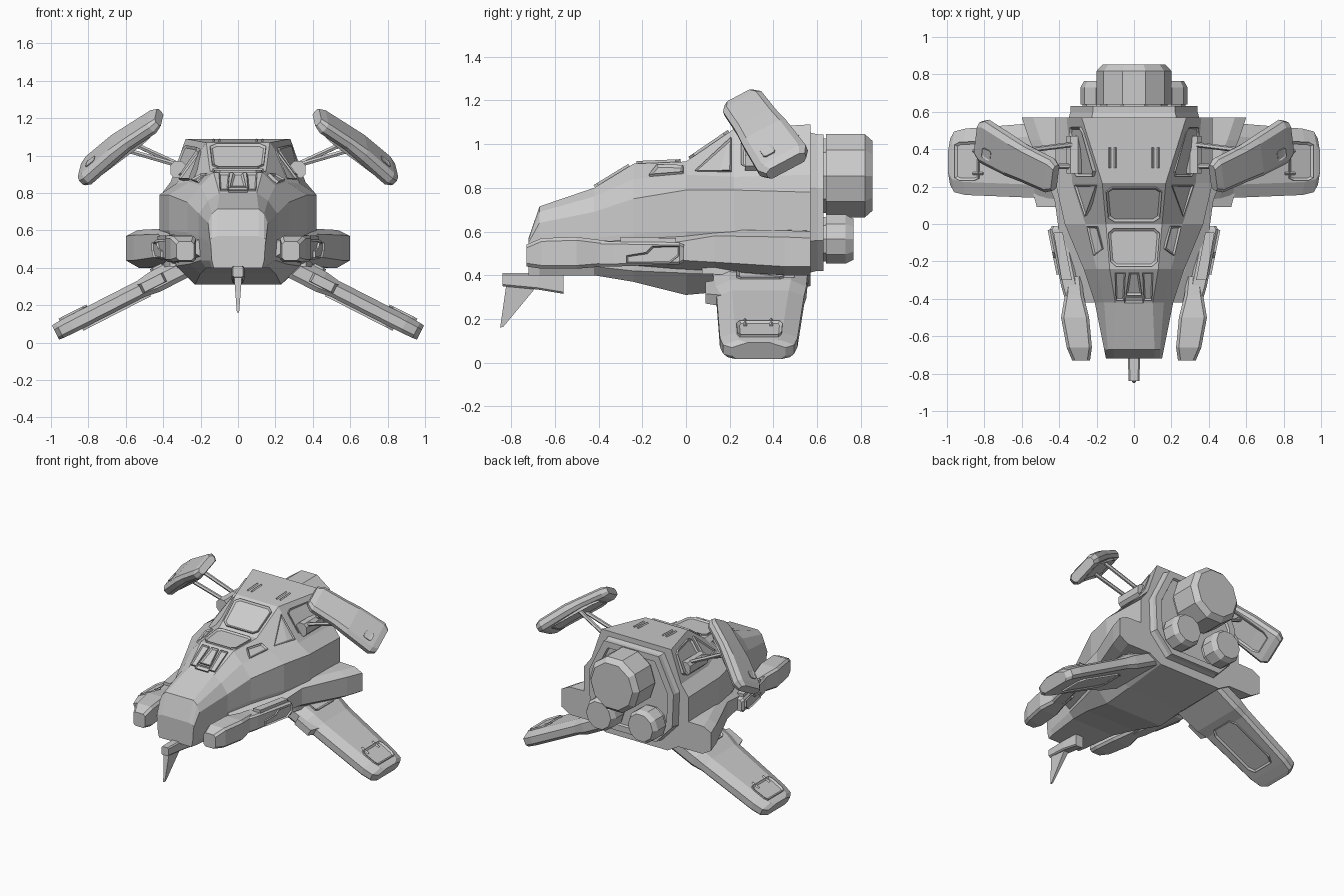
import bpy, bmesh, math
from mathutils import Vector as V

cube = bpy.data.objects.get("Cube")
if cube:
    bpy.data.objects.remove(cube)

grey = bpy.data.materials.new("hull_grey")
grey.use_nodes = True
grey.diffuse_color = (0.6, 0.6, 0.6, 1)
grey.node_tree.nodes["Principled BSDF"].inputs["Base Color"].default_value = (0.6, 0.6, 0.6, 1)
CORE = V((0, 0.1, 0.6))


def finish(name, bm, mirror):
    bmesh.ops.recalc_face_normals(bm, faces=bm.faces)
    me = bpy.data.meshes.new(name)
    bm.to_mesh(me)
    bm.free()
    me.materials.append(grey)
    ob = bpy.data.objects.new(name, me)
    bpy.context.collection.objects.link(ob)
    if mirror:
        ob.modifiers.new("Mirror", 'MIRROR')
    return ob


def loft(name, rings, mirror=False):
    """Skin a row of equal-length rings and cap both ends."""
    bm = bmesh.new()
    rows = [[bm.verts.new(p) for p in r] for r in rings]
    n = len(rows[0])
    for a, b in zip(rows, rows[1:]):
        for k in range(n):
            bm.faces.new((a[k], a[(k + 1) % n], b[(k + 1) % n], b[k]))
    bm.faces.new(rows[0])
    bm.faces.new(rows[-1])
    return finish(name, bm, mirror)


def box_ring(y, x0, x1, z0, z1, c):
    """Chamfered rectangle across the y axis."""
    return [V((x, y, z)) for x, z in (
        (x0 + c, z0), (x1 - c, z0), (x1, z0 + c), (x1, z1 - c),
        (x1 - c, z1), (x0 + c, z1), (x0, z1 - c), (x0, z0 + c))]


def panel(name, quad, uv, mirror=True, rim=0.014, lift=0.012, away=CORE):
    """Framed plate laid on a quad, its outline given in 0..1 coordinates."""
    a, b, c, d = [V(p) for p in quad]
    pts = [(a * (1 - u) + b * u) * (1 - v) + (d * (1 - u) + c * u) * v for u, v in uv]
    nor = (c - a).cross(d - b).normalized()
    mid = sum(pts, V()) / len(pts)
    if nor.dot(mid - away) < 0:
        nor = -nor
    bm = bmesh.new()
    low = [bm.verts.new(p - nor * 0.02) for p in pts]
    top = [bm.verts.new(p + nor * lift) for p in pts]
    n = len(pts)
    for k in range(n):
        bm.faces.new((low[k], low[(k + 1) % n], top[(k + 1) % n], top[k]))
    cap = bm.faces.new(top)
    bm.faces.new(low)
    bmesh.ops.recalc_face_normals(bm, faces=bm.faces)
    bmesh.ops.inset_region(bm, faces=[cap], thickness=rim, depth=0)
    for vert in cap.verts:
        vert.co -= nor * (lift * 0.8)
    return finish(name, bm, mirror)


def rect(u0, v0, u1, v1, c=0.0):
    """Rectangle in panel coordinates, with cut corners if c is set."""
    if not c:
        return [(u0, v0), (u1, v0), (u1, v1), (u0, v1)]
    return [(u0 + c, v0), (u1 - c, v0), (u1, v0 + c), (u1, v1 - c),
            (u1 - c, v1), (u0 + c, v1), (u0, v1 - c), (u0, v0 + c)]


def rod(name, a, b, r, sides=6, mirror=True):
    a, b = V(a), V(b)
    q = (b - a).to_track_quat('Z', 'Y')
    ring = [q @ V((r * math.cos(math.tau * k / sides), r * math.sin(math.tau * k / sides), 0))
            for k in range(sides)]
    return loft(name, [[a + p for p in ring], [b + p for p in ring]], mirror)


# Main hull: half sections from keel to roof, mirrored into full rings
HALF = [
    (-0.72, (.13, .40), (.14, .44), (.145, .52), (.15, .55), (.14, .56), (.11, .57)),
    (-0.67, (.14, .40), (.15, .44), (.16, .54), (.16, .64), (.14, .69), (.11, .715)),
    (-0.42, (.17, .40), (.20, .44), (.21, .57), (.21, .69), (.16, .76), (.10, .80)),
    (-0.24, (.20, .37), (.26, .42), (.27, .59), (.27, .75), (.20, .84), (.13, .91)),
    (0.0, (.23, .31), (.33, .41), (.37, .60), (.37, .79), (.26, .86), (.15, .92)),
    (0.22, (.23, .33), (.34, .41), (.42, .60), (.42, .79), (.33, .85), (.17, 1.07)),
    (0.57, (.25, .35), (.34, .40), (.42, .60), (.42, .78), (.36, .86), (.28, 1.09)),
]
half = [[V((x, s[0], z)) for x, z in s[1:]] for s in HALF]


def flip(p):
    return V((-p.x, p.y, p.z))


loft("hull", [r + [flip(p) for p in reversed(r)] for r in half])


def side_quad(i, j):
    return half[i][j], half[i + 1][j], half[i + 1][j + 1], half[i][j + 1]


def roof_quad(i):
    a, b = half[i][5], half[i + 1][5]
    return flip(a), a, b, flip(b)


# Cockpit windows, nose grille and side window frames
panel("upper_window", roof_quad(4), rect(.05, .08, .95, .9, .1), False)
panel("lower_window", roof_quad(3), rect(.03, .06, .97, .9, .1), False)
panel("nose_grille_centre", roof_quad(2), [(.3, .25), (.7, .25), (.6, .9), (.4, .9)], False)
panel("nose_grille_side", roof_quad(2), [(.76, .1), (.97, .1), (.9, .9), (.68, .9)], rim=.01)
panel("nose_grille_bar", roof_quad(2), rect(.25, .02, .75, .18), False, rim=.008)
panel("side_window", side_quad(4, 4), [(.2, .15), (.95, .1), (.95, .82)])
panel("side_slot", side_quad(3, 4), [(.3, .1), (.95, .1), (.95, .6), (.45, .75)])
panel("rear_side_panel", side_quad(5, 4), rect(.1, .15, .85, .85, .08))
for x in (.10, .13):
    rod("roof_vent", (x, .30, 1.078), (x, .41, 1.084), .007, 4)

# Rear bulkhead and engines
bulk = [(.20, .42), (.33, .56), (.34, .80), (.22, 1.045)]
loop = [V((x, 0, z)) for x, z in bulk]
loop += [flip(p) for p in reversed(loop)]
mid = V((0, 0, .73))


def bulk_ring(y, s):
    return [mid + (p - mid) * s + V((0, y, 0)) for p in loop]


loft("rear_bulkhead", [bulk_ring(y, s) for y, s in ((.55, 1.04), (.60, 1.0), (.63, 1.0), (.63, .86), (.615, .84))])


def engine(name, x, z, r, y1, sides, mirror):
    def ring(y, s):
        return [V((x + s * math.cos(math.tau * k / sides), y, z + s * math.sin(math.tau * k / sides)))
                for k in range(sides)]
    loft(name, [ring(.58, r * .9), ring(.64, r * .9), ring(.64, r), ring(y1 - .035, r), ring(y1, r * .84)], mirror)


engine("main_engine", 0, .855, .20, .853, 10, False)
engine("small_engine", .168, .565, .118, .765, 10, True)

# Side sponsons, widening to the rear
SPONSON = [(-.42, .27, .46, .55), (-.05, .40, .43, .58), (.13, .425, .42, .61),
           (.45, .56, .40, .605), (.57, .60, .40, .60)]
spon = [[V((x, y, z)) for x, z in ((.15, lo), (xo - .07, lo), (xo, lo + .04), (xo, hi - .03),
                                   (xo - .06, hi), (.15, hi + .01))] for y, xo, lo, hi in SPONSON]
loft("sponson", spon, True)
panel("sponson_belly_panel", ((.30, .05, .42), (.37, .05, .42), (.47, .52, .40), (.37, .52, .40)),
      rect(.05, .05, .95, .95, .1))

# Forward gun pods and the arms that carry them
PODS = [(-.73, .235, .33, .44, .54), (-.66, .225, .36, .43, .57), (-.50, .24, .39, .43, .575),
        (-.38, .27, .37, .44, .56), (-.28, .28, .36, .45, .55)]
loft("gun_pod", [box_ring(*p, .015) for p in PODS], True)
ARMS = [(-.40, .29, .37, .44, .555), (-.33, .30, .39, .44, .555), (-.03, .36, .45, .45, .55), (-.01, .38, .44, .46, .54)]
loft("pod_arm", [box_ring(*p, .012) for p in ARMS], True)
panel("arm_cover", ((.39, -.33, .45), (.45, -.03, .45), (.45, -.03, .55), (.39, -.33, .55)),
      [(.2, .05), (.85, .05), (1, .4), (1, .85), (.6, .85), (.5, .55), (.2, .4)], rim=.008)
panel("arm_top_cover", ((.31, -.33, .555), (.39, -.33, .555), (.44, -.03, .55), (.37, -.03, .55)),
      rect(.2, .1, .9, .95), rim=.01)

# Lower wings: chordwise sections placed along a drooping span
root, span = V((.25, 0, .425)), V((.89, 0, -.455)).normalized()
up = V((-span.z, 0, span.x))


def wing_pt(s, y, h):
    return root + span * s + up * h + V((0, y, 0))


def wing_ring(s, y0, y1, t):
    return [wing_pt(s, y, h * t) for y, h in ((y0 + .02, -.5), (y1 - .02, -.5), (y1, -.3), (y1, .2),
                                              (y1 - .07, .5), (y0 + .07, .5), (y0, .2), (y0, -.3))]


loft("lower_wing", [wing_ring(*r) for r in ((0, .12, .56, .12), (.22, .13, .55, .12), (.30, .14, .54, .095),
                                            (.72, .155, .51, .095), (.79, .17, .495, .09), (.815, .21, .455, .085))], True)
top_quad = [wing_pt(s, y, .047) for s, y in ((.32, .22), (.78, .23), (.78, .44), (.32, .46))]
panel("wing_tip_plate", top_quad, rect(.66, .02, .97, .98, .06), away=V((.6, .3, -1)))
panel("wing_root_plate", [wing_pt(s, y, .06) for s, y in ((.05, .22), (.22, .22), (.22, .46), (.05, .46))],
      rect(.1, .05, .95, .95, .08), away=V((.6, .3, -1)))
low_quad = [wing_pt(s, y, -.047) for s, y in ((.25, .2), (.7, .2), (.7, .47), (.25, .47))]
panel("wing_belly_plate", low_quad, rect(.05, .1, .95, .9, .1), away=V((.6, .3, 2)))
for y in (.27, .39):
    rod("wing_rib", wing_pt(.60, y, .05), wing_pt(.66, y, .05), .008, 4)
loft("wing_nub", [[wing_pt(s, y, h) for s, y, h in ((a, .2, -.03), (b, .2, -.03), (b, .2, .03), (a, .2, .03))] if back else
                  [wing_pt(s, .09, h) for s, h in ((a, -.025), (b, -.025), (b, .025), (a, .025))]
                  for a, b, back in ((.14, .32, True), (.17, .29, False))], True)

# Upper fins: tilted slabs held off the hull by struts
inner, outer = V((.43, .25, 1.20)), V((.83, .46, .90))
along = (outer - inner).normalized()
face = along.cross(V((-.06, .20, .14))).normalized()
wide = face.cross(along)


def fin_pt(s, w, h):
    return inner + along * s + wide * w + face * h


def fin_ring(s, w, t, lift=0):
    return [fin_pt(s, a * w, b * t + lift) for a, b in ((-.42, -.5), (.42, -.5), (.5, -.2), (.5, .25),
                                                        (.38, .5), (-.38, .5), (-.5, .25), (-.5, -.2))]


loft("upper_fin", [fin_ring(*r) for r in ((-.01, .15, .05), (.03, .20, .07), (.20, .21, .07, .012),
                                          (.30, .23, .08, .012), (.50, .25, .08), (.54, .20, .06))], True)
panel("fin_inner_plate", [fin_pt(s, w, -.03) for s, w in ((.08, -.08), (.46, -.08), (.46, .08), (.08, .08))],
      rect(0, 0, 1, 1, .12), away=fin_pt(.2, 0, 1))
panel("fin_badge_plate", [fin_pt(s, w, .042) for s, w in ((.41, -.07), (.47, -.07), (.47, -.01), (.41, -.01))],
      rect(0, 0, 1, 1, .15), rim=.008, lift=.006, away=fin_pt(.2, 0, -1))
for w, y in ((-.05, .31), (.05, .43)):
    rod("fin_strut", (.29, y, .94), fin_pt(.24, w, -.02), .014)
loft("strut_mount", [box_ring(y, .28, .36, .88, .97, .02) for y in (.27, .47)], True)

# Chin blade under the nose
blade = [(-.84, .40), (-.55, .40), (-.55, .31), (-.70, .31), (-.72, .33), (-.85, .16), (-.82, .34)]
loft("chin_mount", [box_ring(y, -w, w, lo, .41, .008) for y, w, lo in
                    ((-.84, .028, .35), (-.68, .035, .335), (-.56, .03, .315))])
loft("chin_blade", [[V((.022, -.82, .37)), V((-.022, -.82, .37)), V((-.018, -.69, .34)), V((.018, -.69, .34))],
                    [V((.006, -.85, .16)), V((-.006, -.85, .16)), V((-.006, -.835, .165)), V((.006, -.835, .165))]])
